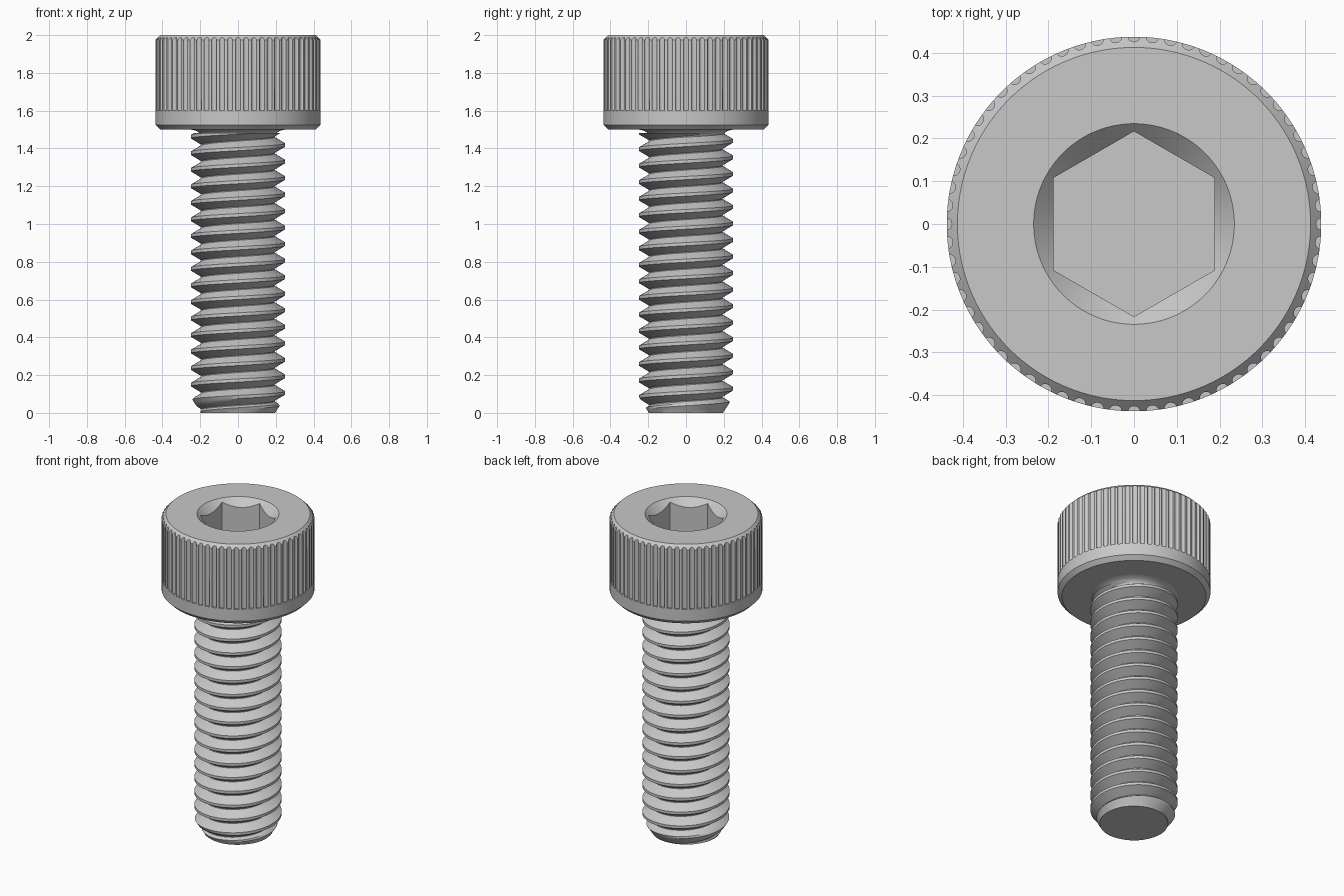
import bpy, bmesh
from math import sin, cos, pi, radians

if "Cube" in bpy.data.objects:
    bpy.data.objects.remove(bpy.data.objects["Cube"])

steel = bpy.data.materials.new("steel_grey")
steel.use_nodes = True
GREY = (0.58, 0.58, 0.58, 1)
steel.diffuse_color = GREY
steel.node_tree.nodes["Principled BSDF"].inputs["Base Color"].default_value = GREY


def finish(name, bm):
    """Clean the mesh, make the object and shade it smooth with sharp edges."""
    bmesh.ops.remove_doubles(bm, verts=bm.verts, dist=1e-5)
    bmesh.ops.recalc_face_normals(bm, faces=bm.faces)
    mesh = bpy.data.meshes.new(name)
    bm.to_mesh(mesh)
    bm.free()
    mesh.materials.append(steel)
    obj = bpy.data.objects.new(name, mesh)
    bpy.context.collection.objects.link(obj)
    bpy.ops.object.select_all(action="DESELECT")
    obj.select_set(True)
    bpy.context.view_layer.objects.active = obj
    bpy.ops.object.shade_smooth_by_angle(angle=radians(28))


def skin(bm, rings):
    """Join closed rings of points with quads and cap both ends."""
    loops = [[bm.verts.new(p) for p in ring] for ring in rings]
    n = len(loops[0])
    for a, b in zip(loops, loops[1:]):
        for i in range(n):
            j = (i + 1) % n
            bm.faces.new((a[i], a[j], b[j], b[i]))
    bm.faces.new(loops[0])
    bm.faces.new(loops[-1])


# Head: knurled cylinder with a countersunk hexagonal socket
HEAD_R, CHAMFER, TOP, BASE = 0.4375, 0.025, 2.0, 1.5
GROOVES, STEPS, GROOVE_HALF, GROOVE_DEPTH = 64, 12, 0.014, 0.0118
COUNT = GROOVES * STEPS
RIM_R, FLAT_R, FLOOR = 0.2344, 0.1875, 1.75


def knurl_point(i):
    """Angle and depth of a point on the grooved outline."""
    j = (i + 4) % STEPS - 4
    centre = (i - j) * 2 * pi / COUNT
    if abs(j) <= 4:
        phi = j / 4 * pi / 2
        return centre + GROOVE_HALF * sin(phi) / HEAD_R, GROOVE_DEPTH * cos(phi)
    return i * 2 * pi / COUNT, 0.0


def outer_ring(r, z, grooved=False, sloped=False):
    ring = []
    for i in range(COUNT):
        a, depth = knurl_point(i)
        depth = depth if grooved else 0
        height = z + depth if sloped else z
        ring.append(((r - depth) * cos(a), (r - depth) * sin(a), height))
    return ring


def socket_ring(z=None):
    """Hexagon with corners on the y axis; no z means follow the countersink."""
    ring = []
    for i in range(COUNT):
        a = i * 2 * pi / COUNT
        r = FLAT_R / cos((a + pi / 6) % (pi / 3) - pi / 6)
        height = TOP - (RIM_R - r) if z is None else z
        ring.append((r * cos(a), r * sin(a), height))
    return ring


def circle(r, z, n=COUNT):
    return [(r * cos(2 * pi * i / n), r * sin(2 * pi * i / n), z) for i in range(n)]


bm = bmesh.new()
skin(bm, [
    outer_ring(HEAD_R - CHAMFER, BASE),
    outer_ring(HEAD_R, BASE + CHAMFER),
    outer_ring(HEAD_R, 1.6),
    outer_ring(HEAD_R, 1.6, grooved=True),
    outer_ring(HEAD_R, TOP - CHAMFER, grooved=True, sloped=True),
    outer_ring(HEAD_R - CHAMFER, TOP),
    circle(RIM_R, TOP),
    socket_ring(),
    socket_ring(FLOOR),
])
bmesh.ops.dissolve_degenerate(bm, dist=1e-6, edges=bm.edges)
finish("socket_head", bm)

# Fillet under the head
bm = bmesh.new()
fillet = [(0.195, 1.46), (0.199, 1.473), (0.207, 1.484), (0.222, 1.494), (0.25, BASE)]
skin(bm, [circle(r, z, 96) for r, z in fillet])
finish("neck_fillet", bm)

# Threaded shank: right-hand helical strip, trimmed flat at both ends
PITCH, CREST_R, ROOT_R = 0.0875, 0.25, 0.194
CREST, ROOT, SEGS = 0.017, 0.004, 80
flank = (PITCH - CREST - ROOT) / 2
profile = [(-CREST / 2, CREST_R), (CREST / 2, CREST_R)]
for k in (1, 2, 3):
    profile.append((CREST / 2 + flank * k / 3, CREST_R + (ROOT_R - CREST_R) * k / 3))
for k in (3, 2, 1, 0):
    profile.append((PITCH - CREST / 2 - flank * k / 3, CREST_R + (ROOT_R - CREST_R) * k / 3))

bm = bmesh.new()
previous = None
for s in range(-3 * SEGS, 17 * SEGS + 1):
    a = 2 * pi * (s % SEGS) / SEGS
    row = []
    for dz, r in profile:
        z = 0.106 + PITCH * s / SEGS + dz
        r = min(r, 0.196 + 0.65 * max(z, 0))  # chamfered tip
        row.append(bm.verts.new((r * cos(a), r * sin(a), z)))
    if previous:
        for i in range(len(row) - 1):
            bm.faces.new((previous[i], row[i], row[i + 1], previous[i + 1]))
    previous = row
bmesh.ops.remove_doubles(bm, verts=bm.verts, dist=1e-5)
for height, direction in ((0, -1), (1.482, 1)):
    cut = bmesh.ops.bisect_plane(
        bm, geom=bm.verts[:] + bm.edges[:] + bm.faces[:], dist=1e-6,
        plane_co=(0, 0, height), plane_no=(0, 0, direction), clear_outer=True)
    rim = [e for e in cut["geom_cut"] if isinstance(e, bmesh.types.BMEdge)]
    bmesh.ops.edgeloop_fill(bm, edges=rim)
finish("threaded_shank", bm)
